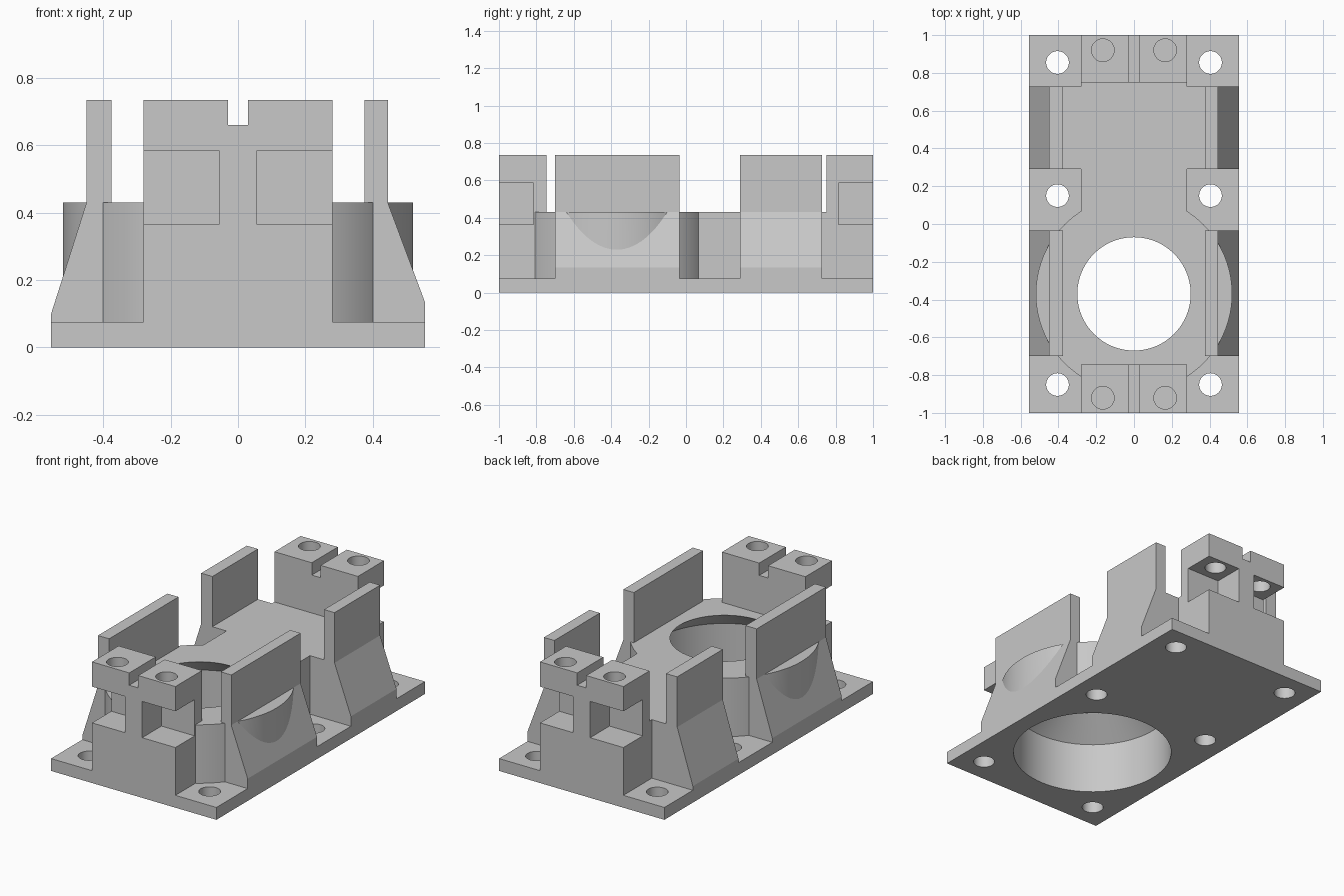
import bpy, bmesh, math
from mathutils import Vector

cube = bpy.data.objects.get("Cube")
if cube:
    bpy.data.objects.remove(cube, do_unlink=True)

grey = bpy.data.materials.new("light_grey")
grey.use_nodes = True
colour = (0.58, 0.58, 0.58, 1)
grey.diffuse_color = colour
grey.node_tree.nodes["Principled BSDF"].inputs["Base Color"].default_value = colour


def to_object(name, bm):
    bmesh.ops.recalc_face_normals(bm, faces=bm.faces)
    mesh = bpy.data.meshes.new(name)
    bm.to_mesh(mesh)
    bm.free()
    mesh.materials.append(grey)
    ob = bpy.data.objects.new(name, mesh)
    bpy.context.collection.objects.link(ob)
    return ob


def prism(name, outline, axis, lo, hi):
    """Extrude a 2D outline along x, y or z."""
    place = {"x": lambda a, b, t: (t, a, b),
             "y": lambda a, b, t: (a, t, b),
             "z": lambda a, b, t: (a, b, t)}[axis]
    bm = bmesh.new()
    face = bm.faces.new([bm.verts.new(place(a, b, lo)) for a, b in outline])
    ext = bmesh.ops.extrude_face_region(bm, geom=[face])["geom"]
    shift = Vector(place(0, 0, hi - lo))
    bmesh.ops.translate(bm, vec=shift,
                        verts=[g for g in ext if isinstance(g, bmesh.types.BMVert)])
    return to_object(name, bm)


def box(name, x0, x1, y0, y1, z0, z1):
    return prism(name, [(x0, y0), (x1, y0), (x1, y1), (x0, y1)], "z", z0, z1)


def cylinder(name, x, y, r, z0, z1, sides=48):
    ring = [(x + r * math.cos(2 * math.pi * i / sides),
             y + r * math.sin(2 * math.pi * i / sides)) for i in range(sides)]
    return prism(name, ring, "z", z0, z1)


def combine(target, other, operation):
    mod = target.modifiers.new("combine", "BOOLEAN")
    mod.operation = operation
    mod.solver = "EXACT"
    mod.object = other
    bpy.context.view_layer.objects.active = target
    bpy.ops.object.modifier_apply(modifier=mod.name)
    bpy.data.objects.remove(other, do_unlink=True)


BORE_Y = -0.37

# Base plate
body = box("mounting_block", -0.555, 0.555, -1, 1, 0, 0.075)

# Central spine with a raised clamp block at each end
spine = [(-1, 0), (1, 0), (1, 0.735), (0.75, 0.735), (0.75, 0.43),
         (-0.745, 0.43), (-0.745, 0.735), (-1, 0.735)]
combine(body, prism("spine", spine, "x", -0.28, 0.28), "UNION")

# Round boss around the large bore
combine(body, cylinder("bore_boss", 0, BORE_Y, 0.52, 0.02, 0.43, 96), "UNION")

# Flared sections carrying the upright side walls
flare = [(-0.555, 0), (0.555, 0), (0.555, 0.135), (0.445, 0.43), (0.445, 0.735),
         (0.375, 0.735), (0.375, 0.43), (-0.375, 0.43), (-0.375, 0.735),
         (-0.45, 0.735), (-0.45, 0.43), (-0.555, 0.10)]
for y0, y1 in ((-0.70, -0.035), (0.29, 0.727)):
    combine(body, prism("side_walls", flare, "y", y0, y1), "UNION")

# Large bore, narrowing to a smaller opening at the top
bm = bmesh.new()
profile = [(0, -0.1), (0.45, -0.1), (0.45, 0.31), (0.30, 0.43), (0.30, 0.6), (0, 0.6)]
verts = [bm.verts.new((r, BORE_Y, z)) for r, z in profile]
edges = [bm.edges.new(pair) for pair in zip(verts, verts[1:])]
bmesh.ops.spin(bm, geom=verts + edges, cent=(0, BORE_Y, 0), axis=(0, 0, 1),
               angle=2 * math.pi, steps=96, use_duplicate=False)
bmesh.ops.remove_doubles(bm, verts=bm.verts, dist=1e-4)
combine(body, to_object("bore_cutter", bm), "DIFFERENCE")

# Slot across the top of both clamp blocks
combine(body, box("slot_cutter", -0.03, 0.03, -1.1, 1.1, 0.66, 0.9), "DIFFERENCE")

for sx in (-1, 1):
    # Mounting holes through the plate
    for y in (-0.85, 0.15, 0.855):
        combine(body, cylinder("hole_cutter", sx * 0.405, y, 0.06, -0.1, 0.2), "DIFFERENCE")
    # Nut pockets and screw holes in the clamp blocks
    for sy in (-1, 1):
        x0, x1 = sorted((sx * 0.057, sx * 0.4))
        y0, y1 = sorted((sy * 0.815, sy * 1.1))
        combine(body, box("pocket_cutter", x0, x1, y0, y1, 0.365, 0.585), "DIFFERENCE")
        combine(body, cylinder("screw_cutter", sx * 0.165, sy * 0.92, 0.06, 0.5, 0.9),
                "DIFFERENCE")

# Smooth the round surfaces and keep the edges crisp
bpy.ops.object.select_all(action="DESELECT")
body.select_set(True)
bpy.context.view_layer.objects.active = body
bpy.ops.object.shade_smooth_by_angle(angle=math.radians(15))
